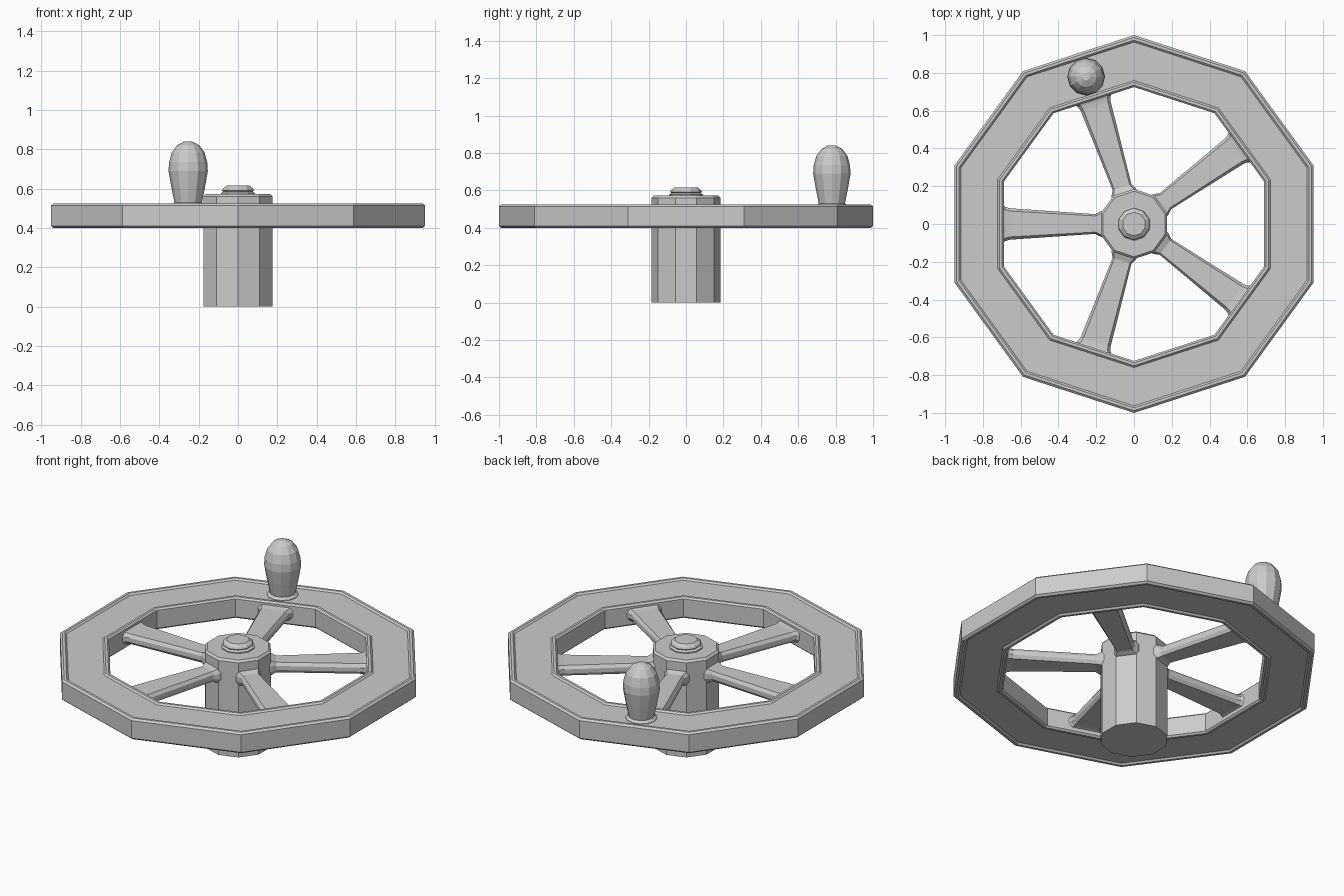
import bpy, bmesh
from math import sin, cos, pi, radians
from mathutils import Matrix

if "Cube" in bpy.data.objects:
    bpy.data.objects.remove(bpy.data.objects["Cube"])


def finish(bm, name):
    bmesh.ops.recalc_face_normals(bm, faces=bm.faces[:])
    me = bpy.data.meshes.new(name)
    bm.to_mesh(me)
    bm.free()
    ob = bpy.data.objects.new(name, me)
    bpy.context.collection.objects.link(ob)
    return ob


def skin(bm, rings, closed=False):
    """Join equal-length rings with quads, capping the ends unless closed."""
    vs = [[bm.verts.new(p) for p in ring] for ring in rings]
    n = len(vs[0])
    pairs = list(zip(vs, vs[1:]))
    if closed:
        pairs.append((vs[-1], vs[0]))
    else:
        bm.faces.new(vs[0])
        bm.faces.new(vs[-1])
    for a, b in pairs:
        for i in range(n):
            j = (i + 1) % n
            bm.faces.new((a[i], a[j], b[j], b[i]))


def lathe(name, profile, sides, centre=(0, 0), closed=False):
    bm = bmesh.new()
    skin(bm, [[(centre[0] + r * cos(pi / 2 + 2 * pi * k / sides),
                centre[1] + r * sin(pi / 2 + 2 * pi * k / sides), z)
               for k in range(sides)] for r, z in profile], closed)
    return finish(bm, name)


# Ten-sided rim with chamfered lips and shallow recesses above and below
half = [(0.725, 0.053), (0.735, 0.0625), (0.75, 0.0625), (0.76, 0.053),
        (0.963, 0.053), (0.973, 0.0625), (0.988, 0.0625), (1.0, 0.052)]
MID = 0.4625
lathe("rim", [(r, MID + h) for r, h in half] +
      [(r, MID - h) for r, h in reversed(half)], 10, closed=True)

# Hub column
lathe("hub", [(0.185, 0), (0.185, 0.56), (0.173, 0.572)], 10)

# Cap nut on the hub
lathe("hub_cap", [(0.092, 0.565), (0.092, 0.578), (0.078, 0.585),
                  (0.085, 0.592), (0.08, 0.602), (0.062, 0.615)], 10)

# Five tapered spokes, flared where they meet hub and rim
stations = [(0.165, 0.07, 0.045), (0.18, 0.066, 0.04), (0.205, 0.052, 0.03),
            (0.655, 0.083, 0.03), (0.68, 0.09, 0.033), (0.70, 0.105, 0.04)]
section = [(1, 0.4), (0.82, 1), (-0.82, 1), (-1, 0.4),
           (-1, -0.4), (-0.82, -1), (0.82, -1), (1, -0.4)]
for k in range(5):
    bm = bmesh.new()
    skin(bm, [[(x, a * w, 0.467 + b * h) for a, b in section]
              for x, w, h in stations])
    bm.transform(Matrix.Rotation(radians(36 + 72 * k), 4, 'Z'))
    finish(bm, f"spoke_{k + 1}")

# Crank handle standing on the rim
ang = radians(108)
lathe("handle", [(0.085, 0.51), (0.085, 0.518), (0.07, 0.53), (0.086, 0.61),
                 (0.1, 0.69), (0.097, 0.735), (0.083, 0.785),
                 (0.055, 0.822), (0.02, 0.84)], 12,
      (0.82 * cos(ang), 0.82 * sin(ang)))
